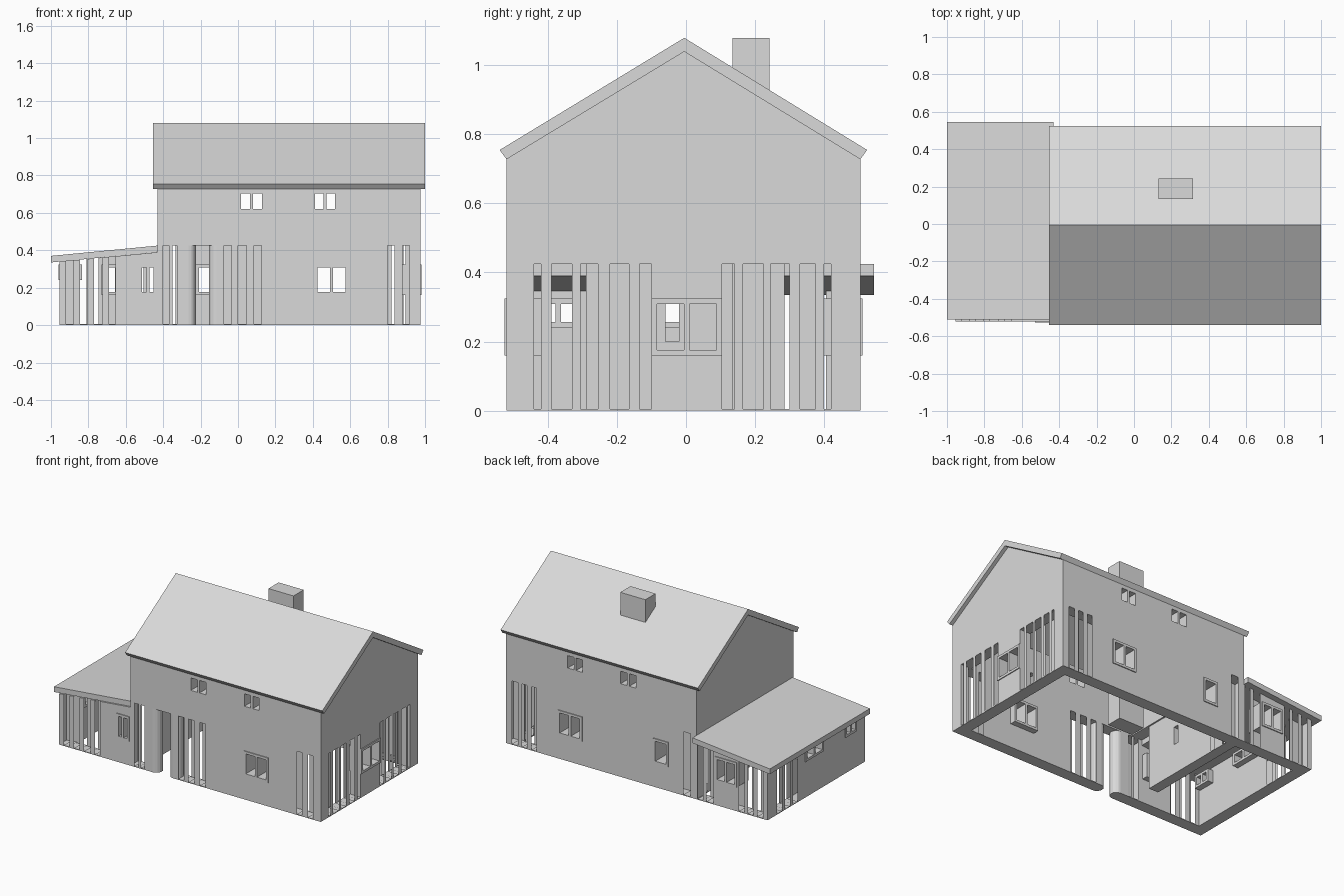
import bpy, bmesh
from mathutils import Vector

if "Cube" in bpy.data.objects:
    bpy.data.objects.remove(bpy.data.objects["Cube"])

GREY = (0.7, 0.7, 0.7, 1)
grey = bpy.data.materials.new("plain_grey")
grey.diffuse_color = GREY
grey.use_nodes = True
grey.node_tree.nodes["Principled BSDF"].inputs["Base Color"].default_value = GREY


def finish(name, bm):
    mesh = bpy.data.meshes.new(name)
    bm.to_mesh(mesh)
    bm.free()
    mesh.materials.append(grey)
    obj = bpy.data.objects.new(name, mesh)
    bpy.context.scene.collection.objects.link(obj)
    return obj


def place(axis, u, d, z):
    """u runs along the wall, d is depth through it."""
    return Vector((u, d, z)) if axis == "x" else Vector((d, u, z))


def extrude(bm, axis, depth):
    geo = bmesh.ops.extrude_face_region(bm, geom=bm.faces[:])["geom"]
    verts = [g for g in geo if isinstance(g, bmesh.types.BMVert)]
    bmesh.ops.translate(bm, verts=verts, vec=place(axis, 0, depth, 0))
    bmesh.ops.recalc_face_normals(bm, faces=bm.faces)


def prism(name, axis, profile, d0, d1):
    bm = bmesh.new()
    bm.faces.new([bm.verts.new(place(axis, u, d0, z)) for u, z in profile])
    extrude(bm, axis, d1 - d0)
    return finish(name, bm)


def wall(name, axis, span, d0, d1, z0, z1, holes=(), top=None):
    """Hollow wall with rectangular holes (u0, u1, z0, z1); tall slots have no cheeks."""
    us = {*span}
    zs = {z0, z1}
    for a, b, c, d in holes:
        us |= {u for u in (a, b) if span[0] < u < span[1]}
        zs |= {z for z in (c, d) if z0 < z < z1}
    us, zs = sorted(us), sorted(zs)
    bm = bmesh.new()
    for a, b in zip(us, us[1:]):
        for c, d in zip(zs, zs[1:]):
            mu, mz = (a + b) / 2, (c + d) / 2
            if any(h[0] < mu < h[1] and h[2] < mz < h[3] for h in holes):
                continue
            bm.faces.new([bm.verts.new(place(axis, u, d0, z))
                          for u, z in ((a, c), (b, c), (b, d), (a, d))])
    bmesh.ops.remove_doubles(bm, verts=bm.verts, dist=1e-5)
    extrude(bm, axis, d1 - d0)
    if top:
        for v in bm.verts:
            if abs(v.co.z - z1) < 1e-5:
                v.co.z = top(v.co.x)
    bmesh.ops.dissolve_limit(bm, angle_limit=0.01, verts=bm.verts, edges=bm.edges)
    bm.normal_update()
    along = place(axis, 1, 0, 0)
    cheeks = []
    for f in bm.faces:
        heights = [v.co.z for v in f.verts]
        inside = span[0] + 1e-4 < f.calc_center_median().dot(along) < span[1] - 1e-4
        if inside and abs(f.normal.dot(along)) > 0.9 and max(heights) - min(heights) > 0.25:
            cheeks.append(f)
    bmesh.ops.delete(bm, geom=cheeks, context="FACES")
    return finish(name, bm)


def gaps(*pairs):
    return [(a, b, SILL, 9) for a, b in pairs]


def panes(hole, count=2, rim=0.016):
    a, b, c, d = hole
    step = (b - a - rim) / count
    return [(a + rim + i * step, a + (i + 1) * step, c + rim, d - rim) for i in range(count)]


def window(name, axis, hole, outer, inward, count=2):
    """Frame almost flush outside, standing proud on the inside."""
    wall(name, axis, hole[:2], outer - inward * 0.006, outer + inward * (T + 0.04),
         hole[2], hole[3], panes(hole, count))


SILL = 0.005
T = 0.08                       # wall thickness
X0, X1 = -0.43, 0.975          # main house
Y0, Y1 = -0.52, 0.505
FLOOR, EAVE = 0.425, 0.74
WX = -0.955                    # wing outer face

# Ground floor windows
big = (0.41, 0.59, 0.16, 0.325)
small = (-0.225, -0.115, 0.16, 0.325)
side = (-0.10, 0.105, 0.16, 0.325)
wing_front = (-0.53, -0.435, 0.16, 0.325)
wing_back = (-0.73, -0.57, 0.16, 0.325)
wing_side = [(-0.08, 0.11, 0.24, 0.325), (-0.43, -0.31, 0.24, 0.325)]

# Ground floor walls with slatted parts and a doorway
wall("front_wall_lower", "x", (X0, X1), Y0, Y0 + T, 0, FLOOR,
     gaps((-0.40, -0.37), (-0.35, -0.325), (-0.075, -0.035), (0, 0.045),
          (0.085, 0.125), (0.80, 0.837), (0.88, 0.917))
     + [(-0.265, -0.115, -1, 9), big])
wall("back_wall_lower", "x", (X0, X1), Y1 - T, Y1, 0, FLOOR,
     gaps((-0.385, -0.335), (0.75, 0.785), (0.82, 0.855), (0.885, 0.93)) + [big, small])
wall("right_wall_lower", "y", (Y0 + T, Y1 - T), X1 - T, X1, 0, FLOOR,
     gaps((Y0 + T, -0.42), (-0.39, -0.33), (-0.305, -0.255), (-0.22, -0.165), (-0.135, -0.10),
          (0.105, 0.14), (0.165, 0.225), (0.245, 0.30), (0.33, 0.375), (0.40, 0.42)) + [side])
wall("inner_wall", "y", (-0.29, Y1 - T), X0, X0 + T - 0.01, 0, FLOOR,
     gaps((0.285, 0.315), (0.39, 0.42)) + [(-0.06, -0.02, 0.2, 0.32)])

# Rounded door jambs
for label, x in (("left", -0.115), ("right", -0.265)):
    bm = bmesh.new()
    bmesh.ops.create_cone(bm, cap_ends=True, segments=16, radius1=T / 2, radius2=T / 2, depth=FLOOR)
    bmesh.ops.translate(bm, verts=bm.verts, vec=(x, Y0 + T / 2, FLOOR / 2))
    finish(label + "_door_jamb", bm)

# Upper floor walls with paired window openings
upper = panes((0.0, 0.145, 0.605, 0.72)) + panes((0.395, 0.535, 0.605, 0.72))
for label, outer, inward in (("front", Y0, 1), ("back", Y1, -1)):
    wall(label + "_wall_upper", "x", (X0 + T, X1 - T), outer, outer + inward * T,
         FLOOR, EAVE, upper)
    window(label + "_big_window", "x", big, outer, inward)
gable = [(Y0, FLOOR), (Y1, FLOOR), (Y1, 0.73), (-0.005, 1.04), (Y0, 0.73)]
prism("right_gable", "y", gable, X1 - T, X1)
prism("left_gable", "y", gable, X0, X0 + T)

# Main roof, and a chimney that runs down to the ground
prism("main_roof", "y", [(-0.54, 0.755), (-0.005, 1.08), (0.525, 0.755),
                         (0.505, 0.728), (-0.005, 1.04), (-0.52, 0.728)], -0.455, 1.0)
wall("chimney", "x", (0.13, 0.315), 0.135, 0.242, 0, 1.08)

# Remaining ground floor windows
window("small_back_window", "x", small, Y1, -1, 1)
window("right_window", "y", side, X1, -1)


# Side wing
def wing_top(x):
    return 0.335 + (x + 1) * 0.096


wall("wing_front_wall", "x", (WX, X0), Y0, Y0 + T, 0, 0.35,
     gaps((-0.92, -0.88), (-0.845, -0.805), (-0.77, -0.725), (-0.69, -0.655)) + [wing_front],
     wing_top)
wall("wing_back_wall", "x", (WX, X0), Y1 - T, Y1, 0, 0.35,
     gaps((-0.92, -0.88), (-0.85, -0.81), (-0.785, -0.745), (-0.555, -0.505), (-0.48, -0.44))
     + [wing_back], wing_top)
wall("wing_side_wall", "y", (Y0 + T, Y1 - T), WX, WX + T, 0, 0.34,
     gaps((0.19, 0.235), (0.27, 0.32), (0.355, 0.405)) + wing_side, wing_top)
window("wing_front_window", "x", wing_front, Y0, 1)
window("wing_back_window", "x", wing_back, Y1, -1)
for i, hole in enumerate(wing_side):
    window(f"wing_side_window_{i}", "y", hole, WX, 1)
prism("wing_roof", "x", [(-1, 0.37), (X0, 0.425), (X0, 0.39), (-1, 0.335)], -0.51, 0.545)
